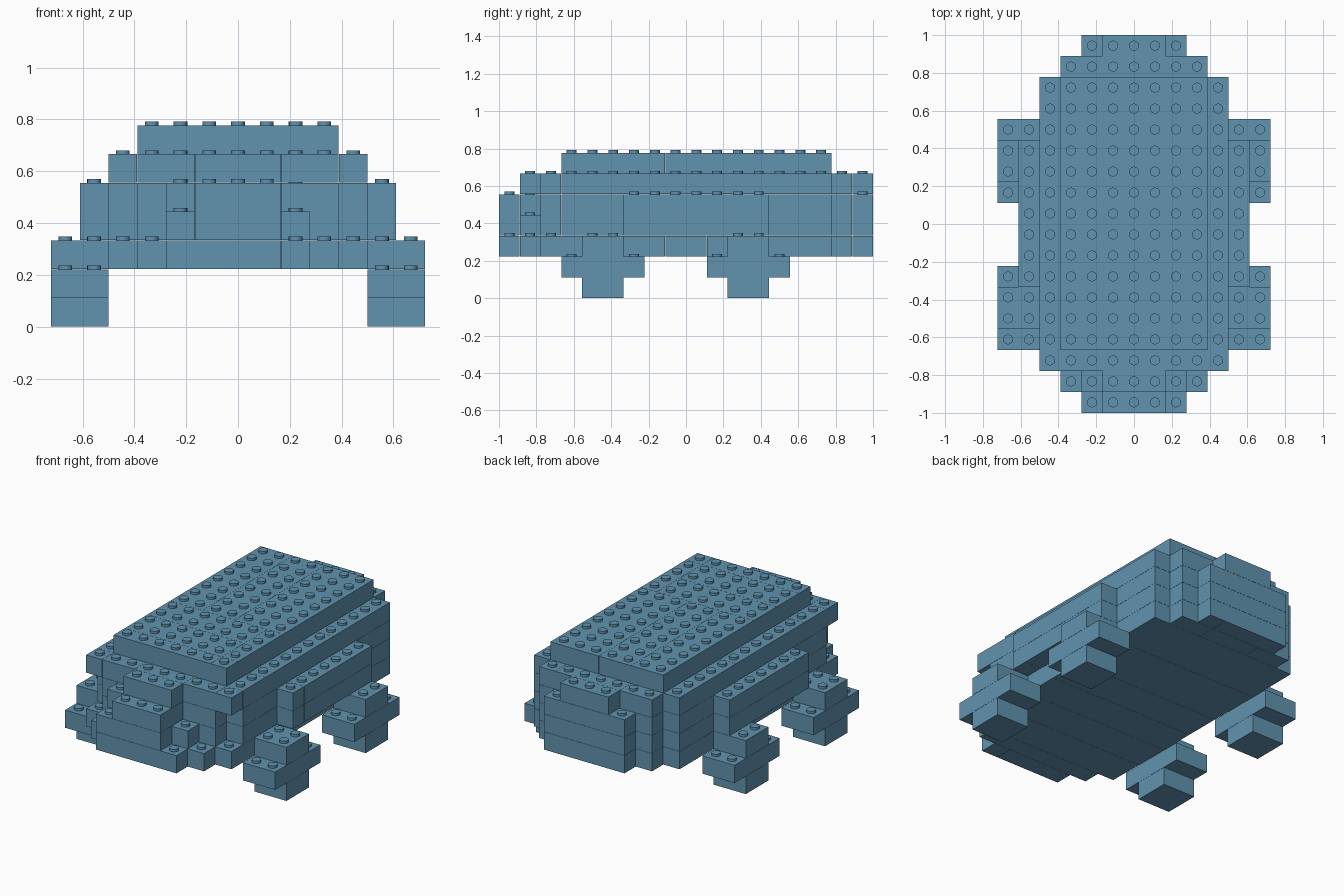
import bpy, bmesh
from mathutils import Matrix

if "Cube" in bpy.data.objects:
    bpy.data.objects.remove(bpy.data.objects["Cube"], do_unlink=True)

U = 1 / 9            # one stud pitch, also one brick height
GAP = 0.001          # hairline between bricks
STUD_R, STUD_H = 0.0265, 0.015

blue = bpy.data.materials.new("steel_blue")
blue.use_nodes = True
blue.diffuse_color = (0.12, 0.29, 0.43, 1)
blue.node_tree.nodes["Principled BSDF"].inputs["Base Color"].default_value = blue.diffuse_color

parts = {}           # part name -> list of (level, x0, x1, y0, y1) in stud units


def bricks(part, level, x0, x1, y0, y1, xs=(), ys=()):
    """Fill a rectangle with bricks, cut at the given seams."""
    xc, yc = [x0, *xs, x1], [y0, *ys, y1]
    for xa, xb in zip(xc, xc[1:]):
        for ya, yb in zip(yc, yc[1:]):
            parts.setdefault(part, []).append((level, xa, xb, ya, yb))


# Bottom layer: planks across, stepped at both ends
bricks("base_layer", 2, -4.5, 4.5, -7, 7, ys=(-5, -3, -1, 1, 4))

# Two middle layers, with the front corners cut away
for level, name in ((3, "lower_wall"), (4, "upper_wall")):
    bricks(name, level, -4.5, 4.5, -6, 7, ys=(-1, 4))
    bricks(name, level, -3.5, 3.5, -7, -6, xs=(-1.5, 1.5))
bricks("lower_wall", 3, -2.5, 2.5, -8, -7, xs=(-1.5, 1.5))
bricks("lower_wall", 3, -2.5, 1.5, -9, -8, xs=(-1.5,))
bricks("upper_wall", 4, -2.5, 1.5, -8, -7, xs=(-1.5,))
bricks("upper_wall", 4, -1.5, 1.5, -9, -8)

# Shoulder layer overhanging the front
bricks("shoulder_layer", 5, -4.5, 4.5, -7, -6, xs=(-3.5, -1.5, 1.5, 3.5))
bricks("shoulder_layer", 5, -4.5, 4.5, -6, 7, xs=(-3.5, 3.5), ys=(-4, 2))
bricks("shoulder_layer", 5, -1.5, 1.5, -8, -7)
bricks("shoulder_layer", 5, -3.5, 3.5, 7, 8, xs=(-1.5, 2.5))
bricks("shoulder_layer", 5, -1.5, 1.5, 8, 9)

# Stepped ends shared by the lower layers
for level, name in ((2, "base_layer"), (3, "lower_wall"), (4, "upper_wall")):
    bricks(name, level, -3.5, 3.5, 7, 8, xs=(-1.5, 1.5))
    bricks(name, level, -2.5, 2.5, 8, 9, xs=(1.5,))
bricks("base_layer", 2, -3.5, 3.5, -8, -7)
bricks("base_layer", 2, -2.5, 2.5, -9, -8, xs=(1.5,))

# Roof: crosswise bricks in front, lengthwise bricks behind
bricks("roof", 6, -3.5, 2.5, -6, -1, ys=(-5, -3))
bricks("roof", 6, 2.5, 3.5, -6, -1, ys=(-5,))
bricks("roof", 6, -3.5, 3.5, -1, 7, xs=(-1.5, 0.5))

# Side ledges and legs, mirrored left and right
for side, s in (("left", 1), ("right", -1)):
    def mirrored(part, level, xa, xb, y0, y1, ys=()):
        bricks(part, level, min(s * xa, s * xb), max(s * xa, s * xb), y0, y1, ys=ys)
    for level in (3, 4):
        mirrored(side + "_ledge", level, 4.5, 5.5, -3, 4, ys=(-2,))
    for end, y in (("front", -4), ("back", 3)):
        leg = f"{side}_{end}_leg"
        for level, half in ((0, 1), (1, 2), (2, 1)):
            mirrored(leg, level, 4.5, 6.5, y - half, y + half)

every_brick = [b for group in parts.values() for b in group]


def covered(level, x, y):
    return any(l == level and x0 < x < x1 and y0 < y < y1
               for l, x0, x1, y0, y1 in every_brick)


def build(name, group):
    bm = bmesh.new()
    for level, x0, x1, y0, y1 in group:
        size = ((x1 - x0) * U - GAP, (y1 - y0) * U - GAP, U - GAP)
        centre = ((x0 + x1) / 2 * U, (y0 + y1) / 2 * U, (level + 0.5) * U)
        bmesh.ops.create_cube(bm, size=1, matrix=Matrix.Translation(centre)
                              @ Matrix.Diagonal((*size, 1)))
        # Studs wherever nothing sits on top
        for i in range(round(x1 - x0)):
            for j in range(round(y1 - y0)):
                x, y = x0 + i + 0.5, y0 + j + 0.5
                if not covered(level + 1, x, y):
                    bmesh.ops.create_cone(
                        bm, cap_ends=True, segments=16, radius1=STUD_R, radius2=STUD_R,
                        depth=STUD_H, matrix=Matrix.Translation(
                            (x * U, y * U, (level + 1) * U + STUD_H / 2 - GAP / 2)))
    mesh = bpy.data.meshes.new(name)
    bm.to_mesh(mesh)
    bm.free()
    mesh.materials.append(blue)
    obj = bpy.data.objects.new(name, mesh)
    bpy.context.collection.objects.link(obj)
    return obj


for name, group in parts.items():
    obj = build(name, group)
    bpy.context.view_layer.objects.active = obj
    obj.select_set(True)
bpy.ops.object.shade_smooth_by_angle()
